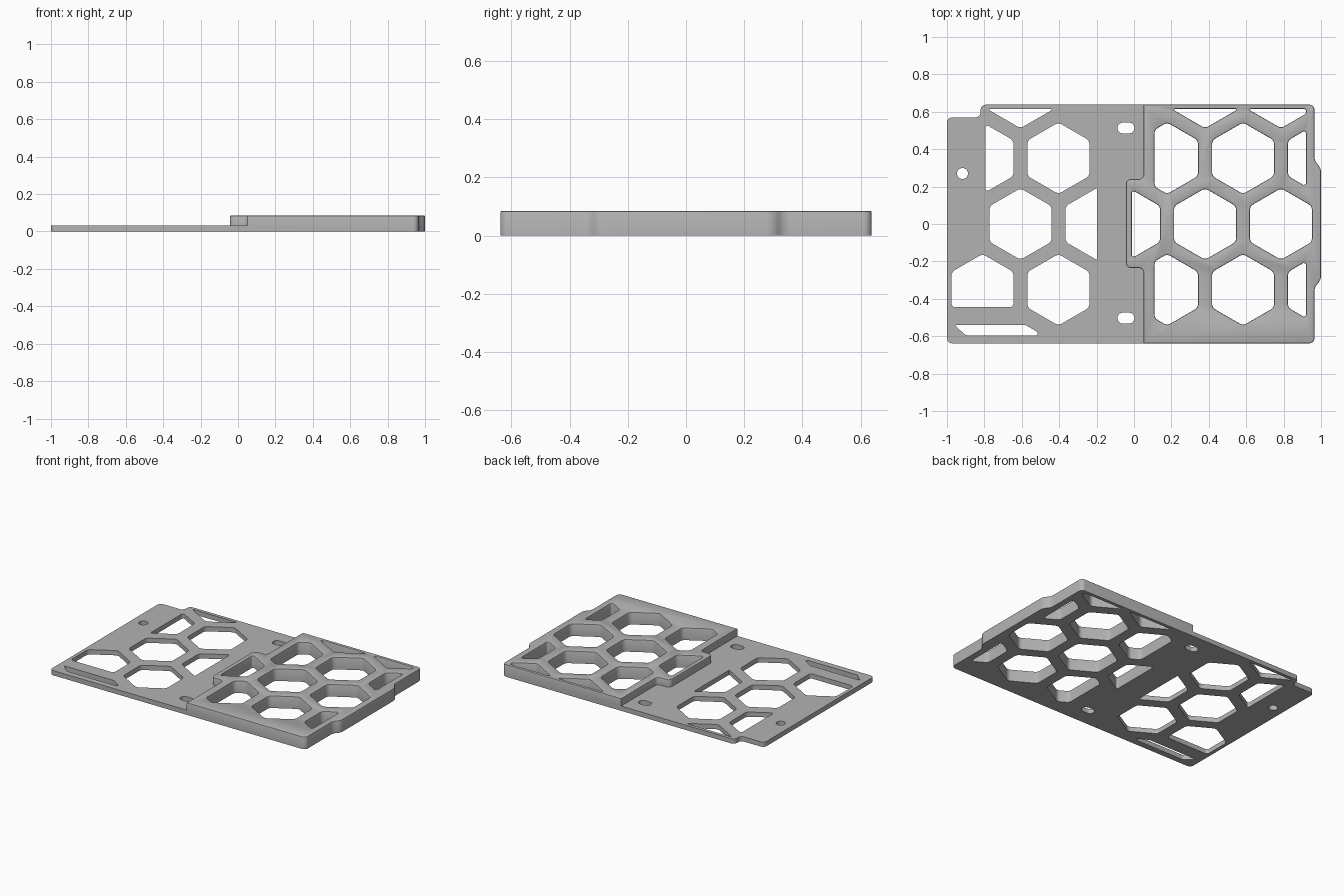
import bpy, bmesh, math
from mathutils import Vector

cube = bpy.data.objects.get("Cube")
if cube:
    bpy.data.objects.remove(cube, do_unlink=True)

THIN, THICK = 0.033, 0.085
PITCH = 0.406
ROW = PITCH * math.sqrt(3) / 2
HEX_R = 0.191


def rounded(points, reach=0.02, steps=6):
    """Replace each corner with an arc that starts 'reach' away from it."""
    pts = [Vector(p) for p in points]
    result = []
    for i, p in enumerate(pts):
        a, b = pts[i - 1] - p, pts[(i + 1) % len(pts)] - p
        d = min(reach, a.length / 2, b.length / 2)
        a.normalize()
        b.normalize()
        half = a.angle(b) / 2
        centre = p + (a + b).normalized() * d / math.cos(half)
        v1, v2 = p + a * d - centre, p + b * d - centre
        sweep = math.pi - 2 * half
        for k in range(steps + 1):
            t = k / steps
            result.append(centre + (v1 * math.sin((1 - t) * sweep)
                                    + v2 * math.sin(t * sweep)) / math.sin(sweep))
    clean = []
    for p in result:
        if not clean or (p - clean[-1]).length > 1e-4:
            clean.append(p)
    if (clean[0] - clean[-1]).length < 1e-4:
        clean.pop()
    return clean


def clip(points, axis, limit, sign):
    """Keep the part of a polygon where sign * coordinate <= sign * limit."""
    kept = []
    for i, q in enumerate(points):
        p = points[i - 1]
        p_in = sign * p[axis] <= sign * limit
        q_in = sign * q[axis] <= sign * limit
        if p_in != q_in:
            kept.append(p.lerp(q, (limit - p[axis]) / (q[axis] - p[axis])))
        if q_in:
            kept.append(q)
    return kept


def hexagon(x, row, *cuts):
    corners = [Vector((x + HEX_R * math.sin(k * math.pi / 3),
                       row * ROW + HEX_R * math.cos(k * math.pi / 3))) for k in range(6)]
    for cut in cuts:
        corners = clip(corners, *cut)
    return rounded(corners)


def slot(x, y, width, height):
    w, h = width / 2, height / 2
    return rounded([(x - w, y - h), (x + w, y - h), (x + w, y + h), (x - w, y + h)], h - 0.001)


def prisms(name, outlines, bottom, top):
    bm = bmesh.new()
    for outline in outlines:
        face = bm.faces.new([bm.verts.new((p.x, p.y, bottom)) for p in outline])
        extruded = bmesh.ops.extrude_face_region(bm, geom=[face])["geom"]
        for v in extruded:
            if isinstance(v, bmesh.types.BMVert):
                v.co.z = top
    bmesh.ops.recalc_face_normals(bm, faces=bm.faces)
    mesh = bpy.data.meshes.new(name)
    bm.to_mesh(mesh)
    bm.free()
    obj = bpy.data.objects.new(name, mesh)
    bpy.context.collection.objects.link(obj)
    return obj


def cut_away(body, cutter):
    cutter.hide_render = True
    mod = body.modifiers.new("cut", 'BOOLEAN')
    mod.operation, mod.solver, mod.object = 'DIFFERENCE', 'EXACT', cutter
    bpy.ops.object.modifier_apply(modifier=mod.name)
    bpy.data.objects.remove(cutter, do_unlink=True)


# Full-height body with the corner notch and the side tab
plate = prisms("honeycomb_plate", [rounded([
    (-1, -0.638), (0.965, -0.638), (0.965, -0.335), (1, -0.3), (1, 0.3), (0.965, 0.335),
    (0.965, 0.638), (-0.82, 0.638), (-0.82, 0.57), (-1, 0.57)], 0.028)], 0, THICK)
bpy.context.view_layer.objects.active = plate
plate.select_set(True)

# Lower the right half, leaving the raised tongue in the middle
step = prisms("step_cutter", [rounded([
    (-1.2, -0.8), (0.052, -0.8), (0.052, -0.235), (-0.043, -0.235),
    (-0.043, 0.24), (0.052, 0.24), (0.052, 0.8), (-1.2, 0.8)], 0.028)], THIN, 0.3)
cut_away(plate, step)

# Honeycomb windows, trimmed where they meet the borders
X, Y = 0, 1
TOP = (Y, 0.615, 1)
thick_x, thin_x = 0.583, -0.404
windows = []
for row in (-1, 1):
    windows += [hexagon(thick_x, row), hexagon(thin_x, row),
                hexagon(thick_x - PITCH, row, (X, 0.11, -1)),
                hexagon(thick_x + PITCH, row, (X, 0.92, 1))]
for side in (-0.5, 0.5):
    windows += [hexagon(thick_x + side * PITCH, 0),
                hexagon(thick_x + side * PITCH, 2, TOP, (X, 0.92, 1))]
windows += [hexagon(thick_x - 1.5 * PITCH, 0, (X, -0.012, -1)),
            hexagon(thin_x - 0.5 * PITCH, 0),
            hexagon(thin_x + 0.5 * PITCH, 0, (X, -0.197, 1)),
            hexagon(thin_x - 0.5 * PITCH, 2, TOP),
            hexagon(thin_x - PITCH, 1, (X, -0.795, -1)),
            hexagon(thin_x - PITCH, -1, (Y, -0.445, -1)),
            rounded([(-0.96, -0.54), (-0.58, -0.54), (-0.515, -0.578),
                     (-0.515, -0.595), (-0.9, -0.595)], 0.01)]

# Screw hole and the two locating slots
windows += [slot(-0.917, 0.27, 0.058, 0.058),
            slot(-0.043, 0.513, 0.09, 0.058), slot(-0.043, -0.503, 0.09, 0.058)]
cut_away(plate, prisms("window_cutter", windows, -0.1, 0.3))

# Soften the rims of the raised half
bm = bmesh.new()
bm.from_mesh(plate.data)
rims = [e for e in bm.edges if len(e.link_faces) == 2
        and all(v.co.z > THICK - 0.001 for v in e.verts)
        and e.calc_face_angle(0) > 1]
bmesh.ops.bevel(bm, geom=rims, offset=0.006, segments=2, profile=0.5, affect='EDGES')
bm.to_mesh(plate.data)
bm.free()

grey = bpy.data.materials.new("grey_plastic")
grey.use_nodes = True
grey.diffuse_color = (0.45, 0.45, 0.45, 1)
grey.node_tree.nodes["Principled BSDF"].inputs["Base Color"].default_value = grey.diffuse_color
plate.data.materials.clear()
plate.data.materials.append(grey)
bpy.ops.object.shade_smooth_by_angle(angle=math.radians(30))
